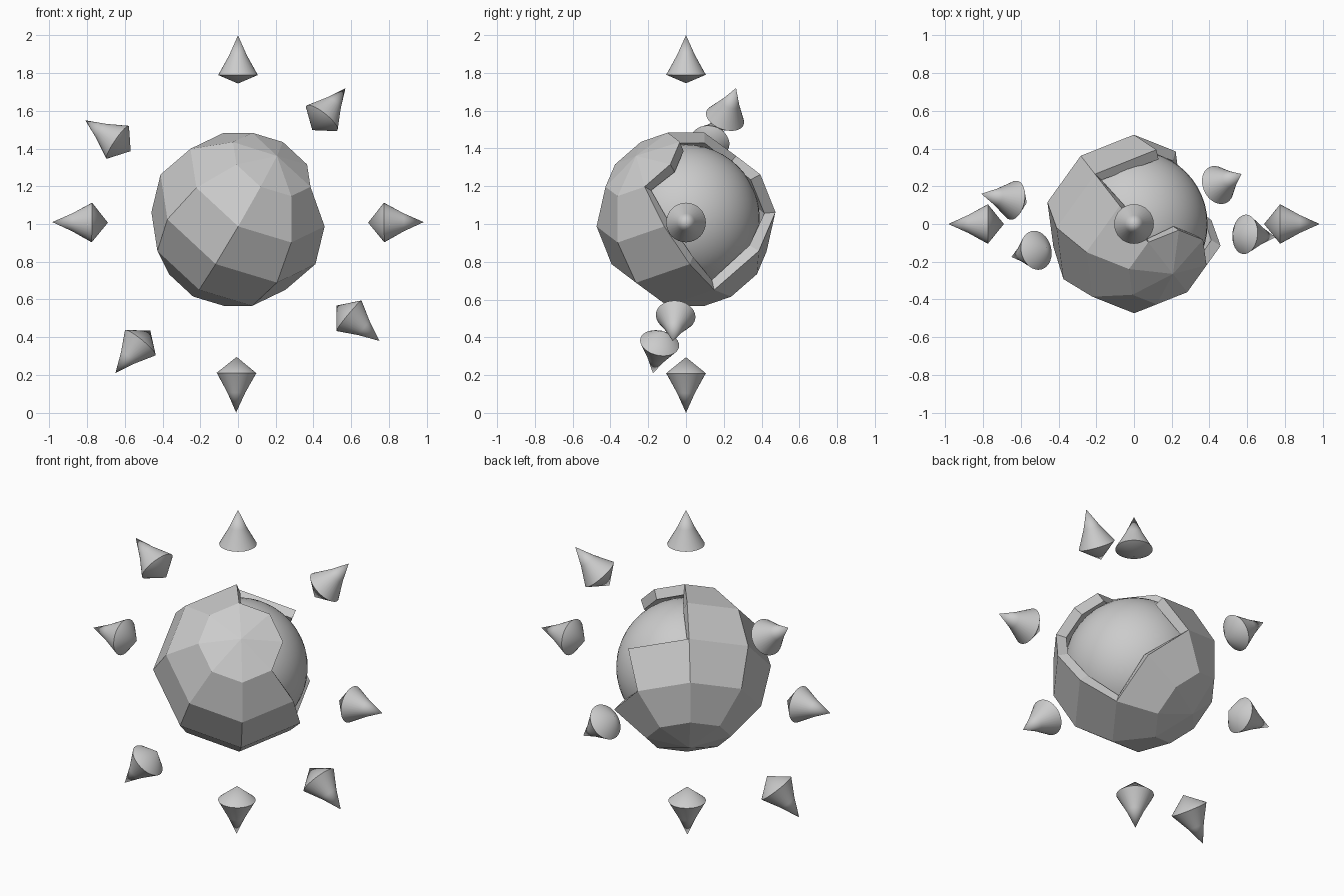
import bpy, bmesh
from math import radians, sin, cos, pi
from mathutils import Vector, Matrix

if "Cube" in bpy.data.objects:
    bpy.data.objects.remove(bpy.data.objects["Cube"])

SHELL_C = Vector((0, 0, 1.025))
SPIKE_C = Vector((0, 0, 1.0))


def make_object(name, bm):
    me = bpy.data.meshes.new(name)
    bm.to_mesh(me)
    bm.free()
    ob = bpy.data.objects.new(name, me)
    bpy.context.collection.objects.link(ob)
    return ob


def smooth(ob):
    bpy.ops.object.select_all(action='DESELECT')
    ob.select_set(True)
    bpy.context.view_layer.objects.active = ob
    bpy.ops.object.shade_smooth_by_angle(angle=radians(30))


# smooth inner core
bm = bmesh.new()
bmesh.ops.create_uvsphere(bm, u_segments=48, v_segments=24, radius=0.39)
core = make_object("core", bm)
core.location = (0, 0, 1.03)
smooth(core)

# faceted shell: 8 x 6 globe with its pole tilted to the front right, some panels left out
R, SEG, RINGS = 0.475, 8, 6
az, el = radians(38), radians(45)
pole = Vector((cos(el) * sin(az), -cos(el) * cos(az), sin(el)))
down = Vector((sin(el) * sin(az), -sin(el) * cos(az), -cos(el)))
side = Vector((cos(az), sin(az), 0))


def missing(ring, seg):
    return (1 <= ring <= 3 and seg in (1, 2)) or (1 <= ring <= 2 and seg == 3)


bm = bmesh.new()
rows = []
for i in range(RINGS + 1):
    t = pi * i / RINGS
    count = 1 if i in (0, RINGS) else SEG
    rows.append([bm.verts.new(R * (cos(t) * pole + sin(t) * (
        cos(2 * pi * j / SEG) * down + sin(2 * pi * j / SEG) * side)))
        for j in range(count)])
for i in range(RINGS):
    for j in range(SEG):
        if missing(i, j):
            continue
        a, b = rows[i], rows[i + 1]
        corners = [a[j % len(a)], b[j % len(b)],
                   b[(j + 1) % len(b)], a[(j + 1) % len(a)]]
        f = bm.faces.new(list(dict.fromkeys(corners)))
        f.normal_update()
        if f.normal.dot(f.calc_center_median()) < 0:
            f.normal_flip()
shell = make_object("broken_shell", bm)
shell.location = SHELL_C
mod = shell.modifiers.new("thickness", 'SOLIDIFY')
mod.thickness = 0.06
mod.offset = -1


# ring of floating spikes, each pointing away from the centre
def spike(name, tip, depth=0.085, n=32):
    tip = Vector(tip)
    bm = bmesh.new()
    profile = [(0, -depth - 0.21), (0.105, -0.21), (0.047, -0.105), (0, 0)]
    vs = [bm.verts.new((r, 0, z)) for r, z in profile]
    es = [bm.edges.new(p) for p in zip(vs, vs[1:])]
    bmesh.ops.spin(bm, geom=vs + es, cent=(0, 0, 0), axis=(0, 0, 1),
                   angle=2 * pi, steps=n)
    bmesh.ops.remove_doubles(bm, verts=bm.verts, dist=0.0005)
    bmesh.ops.recalc_face_normals(bm, faces=bm.faces)
    rot = (tip - SPIKE_C).to_track_quat('Z', 'Y').to_matrix().to_4x4()
    bm.transform(Matrix.Translation(tip) @ rot)
    smooth(make_object(name, bm))


spike("spike_top", (0, 0, 2), 0.045)
spike("spike_bottom", (-0.01, 0, 0))
spike("spike_right", (0.985, 0, 1.01))
spike("spike_left", (-0.985, 0, 1.01))
spike("spike_upper_right", (0.57, 0.265, 1.72))
spike("spike_upper_left", (-0.81, 0.16, 1.55))
spike("spike_lower_left", (-0.65, -0.175, 0.21))
spike("spike_lower_right", (0.75, -0.07, 0.38))
